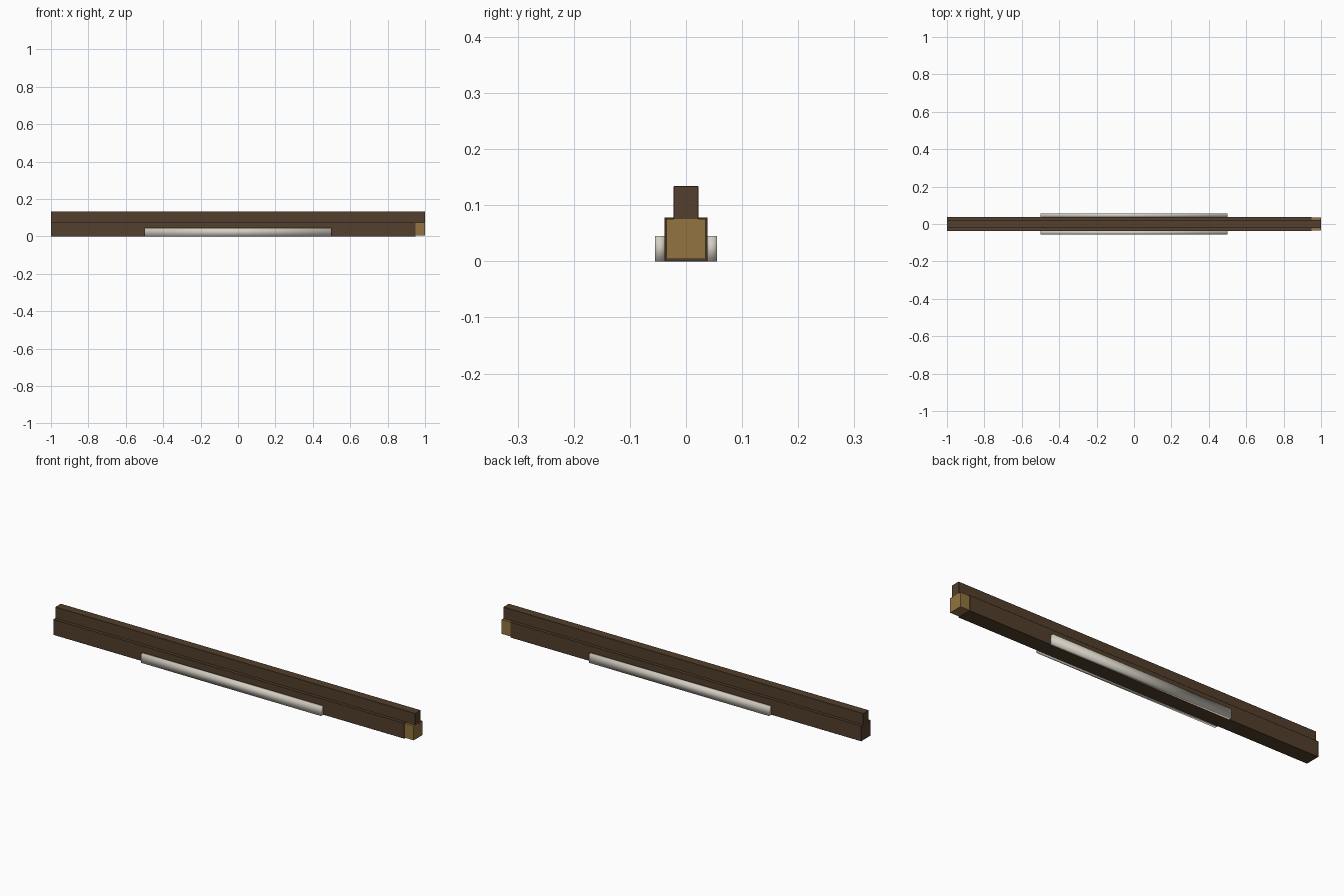
import bpy, bmesh
from mathutils import Vector

if "Cube" in bpy.data.objects:
    bpy.data.objects.remove(bpy.data.objects["Cube"])


def material(name, rgb):
    m = bpy.data.materials.new(name)
    m.diffuse_color = (*rgb, 1)
    m.use_nodes = True
    m.node_tree.nodes["Principled BSDF"].inputs["Base Color"].default_value = m.diffuse_color
    return m


WOOD = material("dark_wood", (0.085, 0.05, 0.026))
GOLD = material("golden_wood", (0.29, 0.175, 0.05))
CREAM = material("cream", (0.66, 0.62, 0.54))


def box(name, lo, hi, mat, smooth=False, bevel=0.0):
    lo, hi = Vector(lo), Vector(hi)
    bm = bmesh.new()
    bmesh.ops.create_cube(bm, size=1)
    for v in bm.verts:
        v.co = Vector((lo[i] + (v.co[i] + 0.5) * (hi[i] - lo[i]) for i in range(3)))
    if bevel:
        bmesh.ops.bevel(bm, geom=bm.edges[:], offset=bevel, segments=1,
                        profile=0.5, affect='EDGES')
    for f in bm.faces:
        f.smooth = smooth
    me = bpy.data.meshes.new(name)
    bm.to_mesh(me)
    bm.free()
    me.materials.append(mat)
    ob = bpy.data.objects.new(name, me)
    bpy.context.collection.objects.link(ob)
    return ob


# Lower beam, with a slimmer exposed tip on the right end
box("lower_beam", (-1, -0.038, 0), (0.95, 0.038, 0.078), WOOD, bevel=0.001)
box("beam_tip", (0.945, -0.0345, 0.004), (1, 0.0345, 0.0755), GOLD)

# Splice band at the middle of the beam
box("splice_band", (-0.06, -0.0387, 0.001), (0.04, 0.0387, 0.0785), WOOD)

# Narrow upper rail
box("upper_rail", (-1, -0.022, 0.07), (1, 0.022, 0.134), WOOD, bevel=0.001)

# Side plates, mirrored front and back
for name, s in (("front_plate", -1), ("back_plate", 1)):
    y0, y1 = sorted((s * 0.037, s * 0.055))
    box(name, (-0.5, y0, 0), (0.5, y1, 0.045), CREAM, smooth=True)
